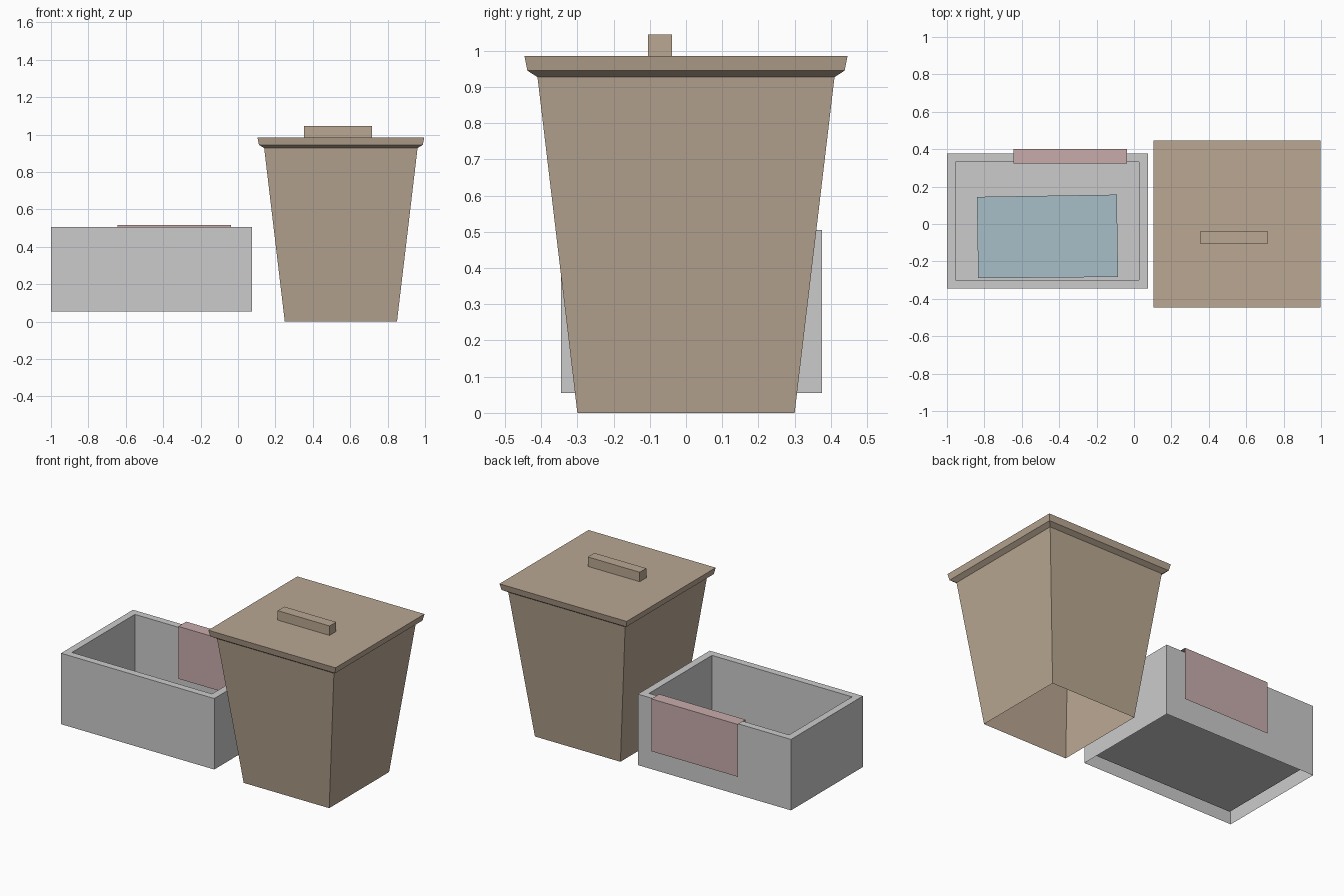
import bpy, bmesh

if "Cube" in bpy.data.objects:
    bpy.data.objects.remove(bpy.data.objects["Cube"])


def material(name, rgb):
    m = bpy.data.materials.new(name)
    m.diffuse_color = (*rgb, 1)
    m.use_nodes = True
    m.node_tree.nodes["Principled BSDF"].inputs["Base Color"].default_value = m.diffuse_color
    return m


TAN = material("tan", (0.49, 0.39, 0.29))
GREY = material("grey", (0.60, 0.60, 0.60))
PINK = material("dusty_pink", (0.58, 0.41, 0.41))
BLUE = material("pale_blue", (0.39, 0.52, 0.57))


def finish(name, bm, mat):
    me = bpy.data.meshes.new(name)
    bm.to_mesh(me)
    bm.free()
    me.materials.append(mat)
    ob = bpy.data.objects.new(name, me)
    bpy.context.collection.objects.link(ob)
    return ob


def rect_loft(name, rings, mat, cap_start=False, cap_end=False):
    """Skin a series of rectangles (x0, x1, y0, y1, z), listed from outside bottom up."""
    bm = bmesh.new()
    loops = [[bm.verts.new(p) for p in ((x0, y0, z), (x1, y0, z), (x1, y1, z), (x0, y1, z))]
             for x0, x1, y0, y1, z in rings]
    for a, b in zip(loops, loops[1:]):
        for i in range(4):
            j = (i + 1) % 4
            bm.faces.new((a[i], a[j], b[j], b[i]))
    if cap_start:
        bm.faces.new(loops[0][::-1])
    if cap_end:
        bm.faces.new(loops[-1])
    return finish(name, bm, mat)


def square(half, z, cx=0.55):
    return (cx - half, cx + half, -half, half, z)


# Tapered bin, open underneath
rect_loft("bin_body", [square(0.30, 0), square(0.41, 0.927)], TAN)

# Lid with chamfered underside
rect_loft("bin_lid", [square(0.41, 0.927), square(0.438, 0.945), square(0.446, 0.985)],
          TAN, cap_end=True)

# Lid handle
handle = (0.352, 0.716, -0.105, -0.039)
rect_loft("lid_handle", [(*handle, 0.985), (*handle, 1.045)], TAN, True, True)

# Open box: outer wall, rim, inner wall and floor (no underside)
outer = (-1.0, 0.075, -0.345, 0.376)
inner = (-0.955, 0.028, -0.30, 0.331)
rect_loft("open_box", [(*outer, 0.055), (*outer, 0.505), (*inner, 0.505), (*inner, 0.10)],
          GREY, cap_end=True)

# Thin cloth folded over the back wall
bm = bmesh.new()
profile = [(0.323, 0.183), (0.323, 0.515), (0.402, 0.515), (0.402, 0.183)]
pairs = [[bm.verts.new((x, y, z)) for x in (-0.645, -0.038)] for y, z in profile]
for (a, b), (c, d) in zip(pairs, pairs[1:]):
    bm.faces.new((a, b, d, c))
finish("hanging_cloth", bm, PINK)

# Sheet lying on the box floor
bm = bmesh.new()
bm.faces.new([bm.verts.new((x, y, 0.115)) for x, y in
              ((-0.833, -0.29), (-0.085, -0.283), (-0.092, 0.157), (-0.84, 0.145))])
finish("floor_sheet", bm, BLUE)
